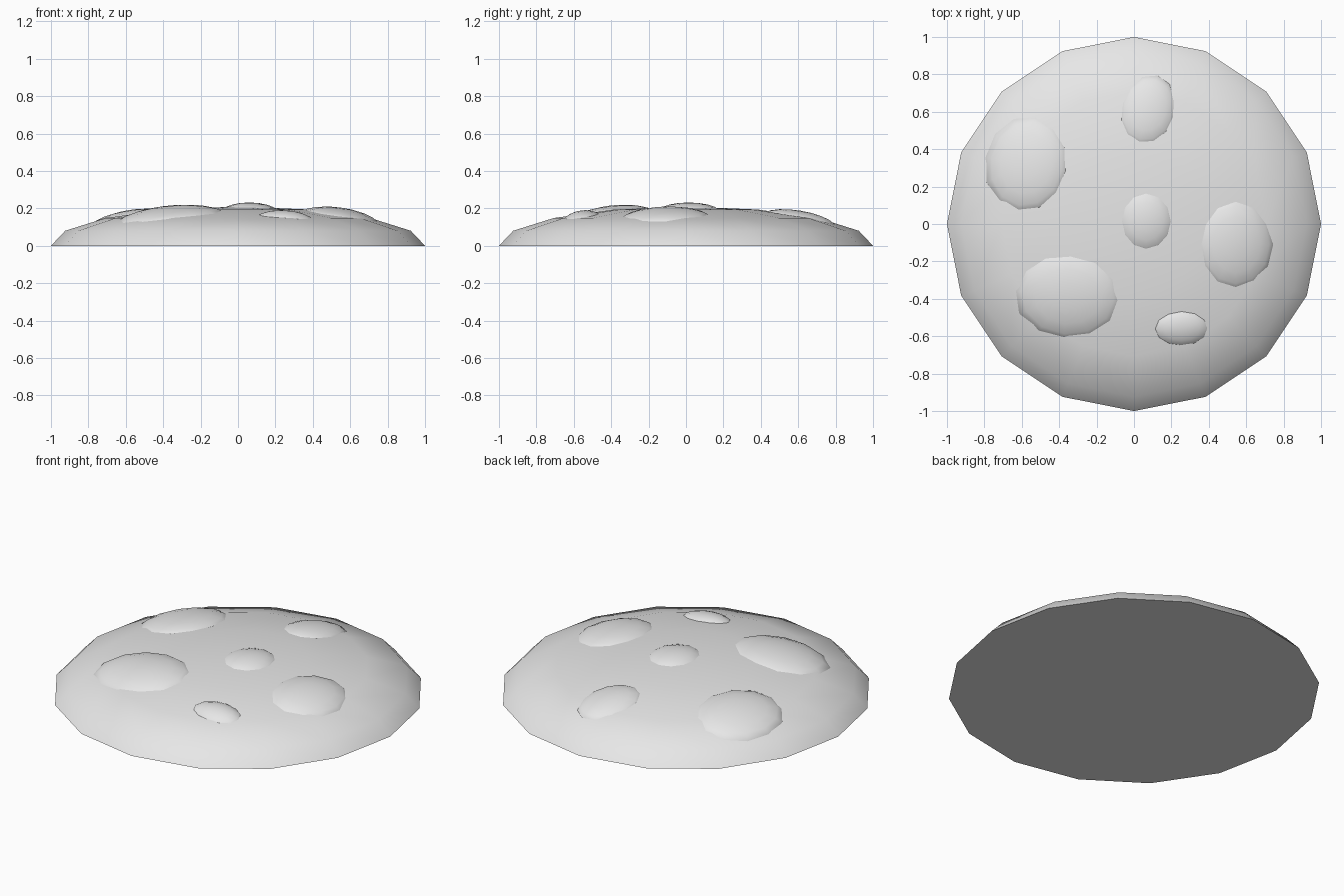
import bpy, bmesh, math
from mathutils import Matrix, Vector

cube = bpy.data.objects.get("Cube")
if cube:
    bpy.data.objects.remove(cube, do_unlink=True)

DOME_H = 0.21

# Single pale grey material
grey = bpy.data.materials.new("pale_grey")
grey.use_nodes = True
colour = (0.8, 0.8, 0.8, 1)
grey.diffuse_color = colour
grey.node_tree.nodes["Principled BSDF"].inputs["Base Color"].default_value = colour


def half_sphere(name, segments, rings, matrix, cap):
    """Upper half of a sphere, shaped by a matrix, with an optional flat base."""
    bm = bmesh.new()
    bmesh.ops.create_uvsphere(bm, u_segments=segments, v_segments=rings, radius=1)
    low = [v for v in bm.verts if v.co.z < -0.001]
    bmesh.ops.delete(bm, geom=low, context='VERTS')
    if cap:
        rim = [e for e in bm.edges if e.is_boundary]
        bmesh.ops.contextual_create(bm, geom=rim)
    bm.transform(matrix)
    bmesh.ops.recalc_face_normals(bm, faces=bm.faces)
    mesh = bpy.data.meshes.new(name)
    bm.to_mesh(mesh)
    bm.free()
    mesh.materials.append(grey)
    obj = bpy.data.objects.new(name, mesh)
    bpy.context.collection.objects.link(obj)
    bpy.ops.object.select_all(action='DESELECT')
    obj.select_set(True)
    bpy.context.view_layer.objects.active = obj
    bpy.ops.object.shade_smooth_by_angle(angle=math.radians(42))
    return obj


# Flattened dome body
half_sphere("dome", 16, 8, Matrix.Diagonal((1, 1, DOME_H, 1)), True)

# Bumps: x, y, half width, half depth, turn in degrees, rise above the dome
BUMPS = [
    (-0.575, 0.32, 0.20, 0.23, -10, 0.034),
    (0.075, 0.61, 0.135, 0.17, -15, 0.026),
    (0.065, 0.015, 0.13, 0.145, 0, 0.026),
    (0.545, -0.11, 0.185, 0.215, 0, 0.034),
    (-0.355, -0.385, 0.255, 0.21, -5, 0.038),
    (0.255, -0.56, 0.135, 0.09, 0, 0.026),
]
SINK = 0.55
SPREAD = 1 / math.sqrt(1 - SINK ** 2)

for i, (x, y, rx, ry, turn, rise) in enumerate(BUMPS):
    z = DOME_H * math.sqrt(1 - x * x - y * y)
    normal = Vector((x, y, z / DOME_H ** 2)).normalized()
    height = rise / (1 - SINK)
    tilt = Vector((0, 0, 1)).rotation_difference(normal).to_matrix().to_4x4()
    place = Matrix.Translation(Vector((x, y, z - 0.004)) - normal * height * SINK)
    spin = Matrix.Rotation(math.radians(turn), 4, 'Z')
    size = Matrix.Diagonal((rx * SPREAD, ry * SPREAD, height, 1))
    half_sphere(f"bump_{i + 1}", 12, 10, place @ tilt @ spin @ size, False)
